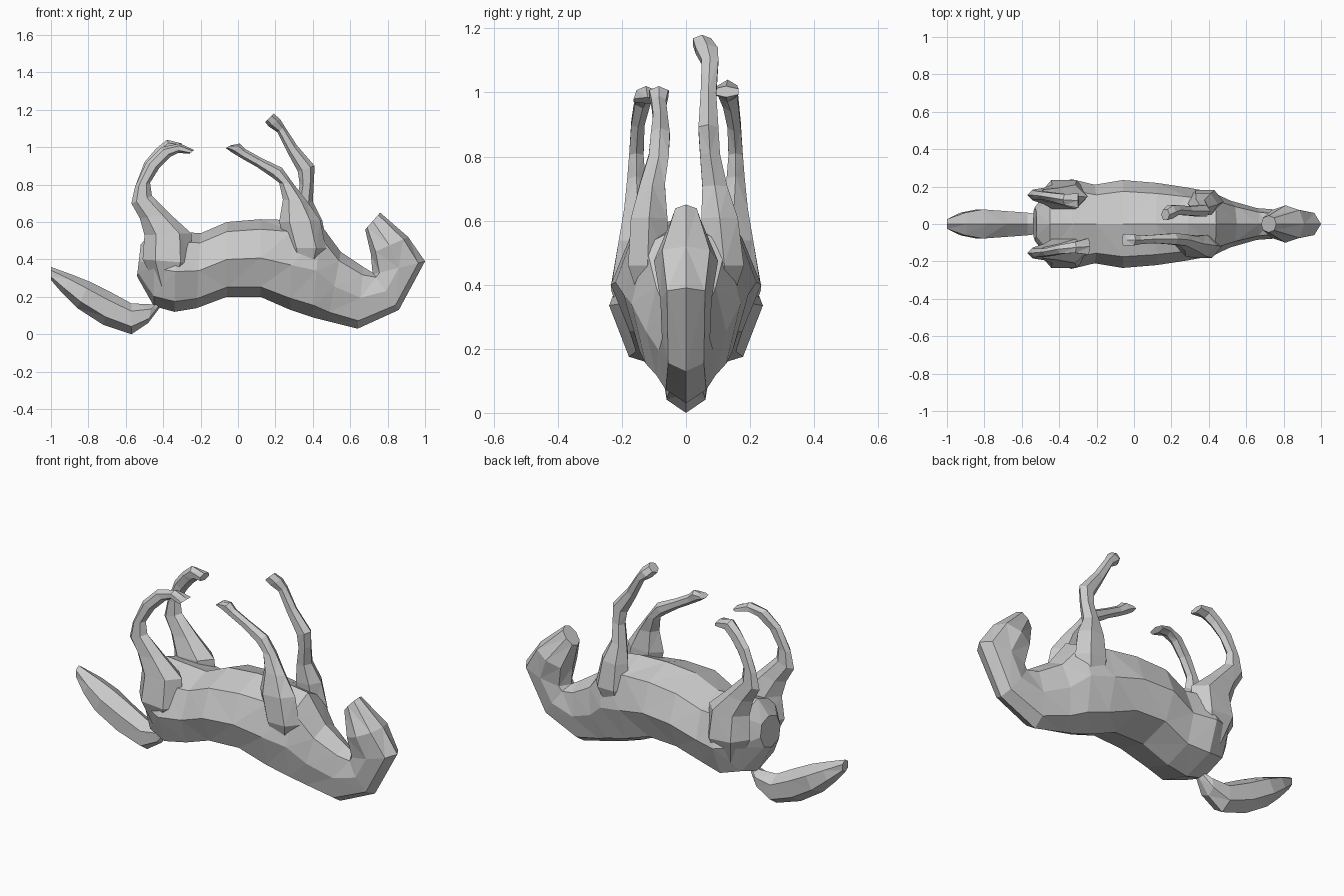
import bpy, bmesh, math


def loft(name, rings, n=6, bulge=1.0):
    """Skin rings given as (ax, az, bx, bz, y, half_width): a-b is the ring's span in side view."""
    bm = bmesh.new()
    loops = []
    for ax, az, bx, bz, y, w in rings:
        loop = []
        for i in range(n):
            t = 2 * math.pi * i / n
            c, s = math.cos(t), math.sin(t)
            k = bulge if abs(c * s) > 0.1 else 1.0
            loop.append(bm.verts.new(((ax + bx) / 2 + (bx - ax) / 2 * c * k,
                                      y + w * s * k,
                                      (az + bz) / 2 + (bz - az) / 2 * c * k)))
        loops.append(loop)
    for a, b in zip(loops, loops[1:]):
        for i in range(n):
            j = (i + 1) % n
            bm.faces.new((a[i], a[j], b[j], b[i]))
    bm.faces.new(loops[0])
    bm.faces.new(loops[-1])
    bmesh.ops.triangulate(bm, faces=bm.faces[:])
    bmesh.ops.recalc_face_normals(bm, faces=bm.faces[:])
    mesh = bpy.data.meshes.new(name)
    bm.to_mesh(mesh)
    bm.free()
    ob = bpy.data.objects.new(name, mesh)
    bpy.context.collection.objects.link(ob)
    return ob


# Torso, neck and curled-up head in one skin (back of the animal faces down)
loft("body", [
    (-.54, .31, -.52, .48, 0, .09),
    (-.45, .15, -.45, .56, 0, .195),
    (-.34, .12, -.33, .55, 0, .24),
    (-.22, .14, -.20, .54, 0, .21),
    (-.06, .20, -.06, .60, 0, .235),
    (.12, .20, .12, .615, 0, .22),
    (.28, .13, .29, .61, 0, .195),
    (.40, .09, .44, .59, 0, .17),
    (.48, .07, .55, .44, 0, .125),
    (.64, .03, .67, .36, 0, .085),
    (.86, .13, .72, .33, 0, .075),
    (1.0, .39, .72, .32, 0, .08),
    (.91, .52, .71, .43, 0, .10),
    (.76, .65, .68, .56, 0, .045),
], n=8, bulge=1.05)

# Tail
loft("tail", [
    (-.42, .14, -.44, .17, 0, .03),
    (-.48, .06, -.46, .16, 0, .055),
    (-.57, .0, -.57, .165, 0, .07),
    (-.72, .05, -.68, .225, 0, .08),
    (-.86, .14, -.79, .28, 0, .09),
    (-.94, .22, -.89, .32, 0, .07),
    (-1.0, .29, -1.0, .36, 0, .03),
])

# Hind legs: mirrored thighs, each with its own lower leg and hoof
thigh = [
    (-.44, .26, -.31, .24, .14, .05),
    (-.51, .40, -.24, .38, .155, .092),
    (-.50, .53, -.25, .54, .145, .075),
    (-.525, .62, -.36, .64, .15, .05),
    (-.57, .70, -.46, .74, .155, .033),
    (-.55, .79, -.47, .81, .155, .026),
]
shank_right = [
    (-.49, .92, -.42, .89, .15, .024),
    (-.41, 1.0, -.36, .95, .135, .028),
    (-.31, 1.02, -.32, .97, .125, .034),
    (-.235, .985, -.26, .965, .12, .05),
]
shank_left = [
    (-.50, .92, -.43, .88, .15, .024),
    (-.44, .99, -.38, .94, .14, .028),
    (-.38, 1.04, -.345, .97, .13, .034),
    (-.30, 1.02, -.295, .985, .125, .045),
]
for name, side, shank in (("hind_leg_right", -1, shank_right), ("hind_leg_left", 1, shank_left)):
    loft(name, [r[:4] + (side * r[4], r[5]) for r in thigh + shank])

# Right foreleg, folded back over the belly
loft("front_leg_right", [
    (.30, .32, .42, .32, -.10, .04),
    (.26, .46, .47, .46, -.12, .07),
    (.22, .60, .44, .61, -.115, .066),
    (.24, .72, .37, .71, -.105, .045),
    (.22, .81, .30, .80, -.085, .036),
    (.18, .84, .235, .89, -.08, .034),
    (.10, .895, .12, .945, -.08, .026),
    (.02, .94, .04, .99, -.085, .026),
    (-.03, .97, .01, 1.02, -.085, .034),
    (-.065, .995, -.04, 1.01, -.085, .036),
])

# Left foreleg, raised higher
loft("front_leg_left", [
    (.30, .32, .42, .32, .10, .04),
    (.28, .46, .48, .46, .12, .07),
    (.29, .60, .45, .61, .105, .066),
    (.31, .70, .40, .71, .09, .045),
    (.33, .80, .405, .81, .075, .036),
    (.32, .87, .41, .90, .07, .036),
    (.265, .97, .315, 1.01, .07, .028),
    (.21, 1.08, .25, 1.11, .075, .03),
    (.165, 1.11, .225, 1.15, .065, .04),
    (.145, 1.135, .19, 1.18, .05, .033),
])
